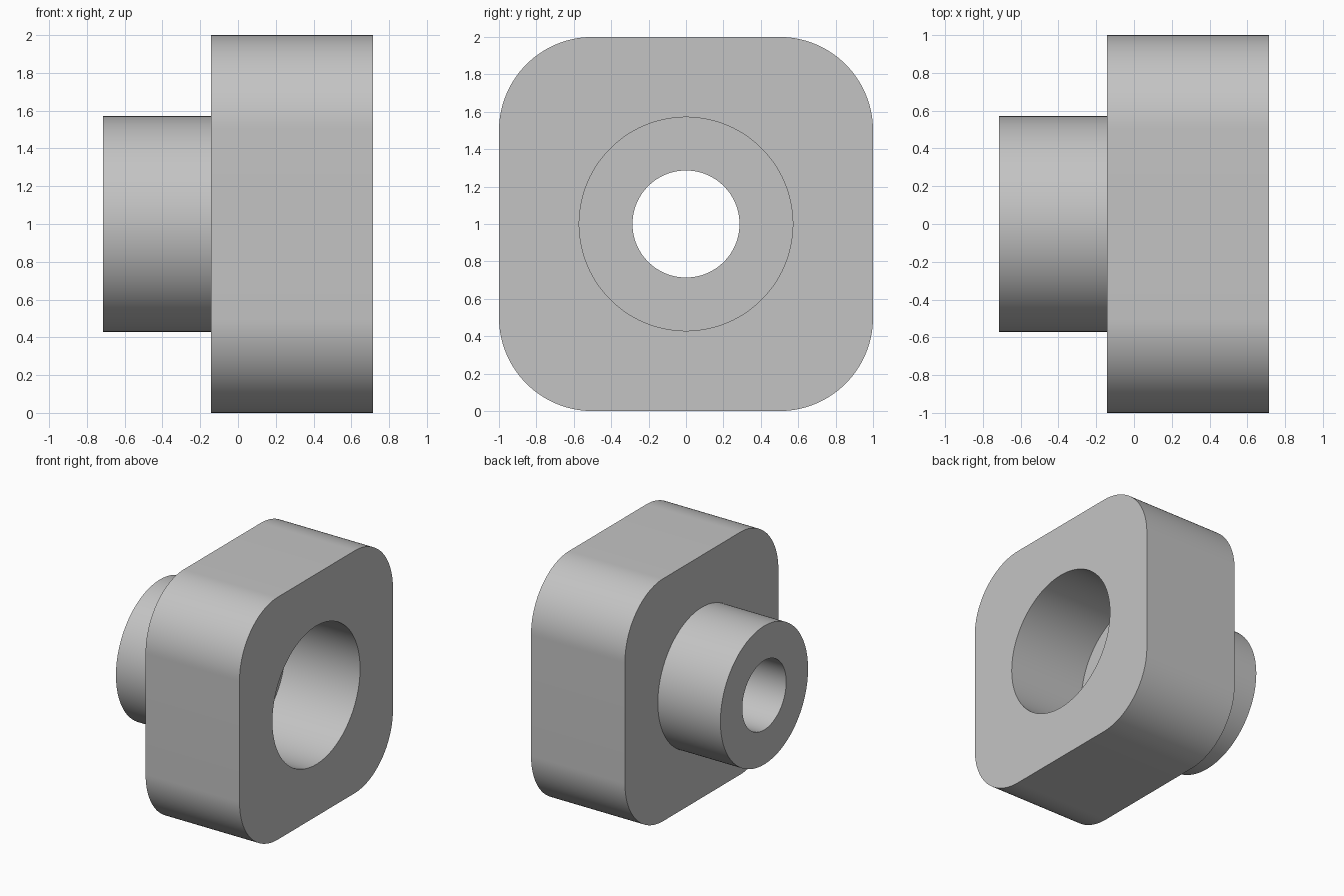
import bpy, bmesh, math

cube = bpy.data.objects.get("Cube")
if cube:
    bpy.data.objects.remove(cube, do_unlink=True)

grey = bpy.data.materials.new("plain_grey")
grey.use_nodes = True
colour = (0.55, 0.55, 0.55, 1)
grey.diffuse_color = colour
grey.node_tree.nodes["Principled BSDF"].inputs["Base Color"].default_value = colour

PER_CORNER = 32
MID_Z = 1.0

# Main sizes
BACK, SHOULDER, FRONT = -0.714, -0.143, 0.714
BORE_FLOOR = FRONT - 0.68
HALF, CORNER = 1.0, 0.5
BOSS_R, BORE_R, HOLE_R = 0.571, 0.571, 0.286


def circle(radius):
    n = 4 * PER_CORNER
    angles = [math.tau * (i + 0.5) / n for i in range(n)]
    return [(radius * math.cos(a), radius * math.sin(a)) for a in angles]


def rounded_square(half, radius):
    points = []
    for quarter in range(4):
        mid = math.pi / 4 + quarter * math.pi / 2
        cy = math.copysign(half - radius, math.cos(mid))
        cz = math.copysign(half - radius, math.sin(mid))
        for i in range(PER_CORNER):
            a = math.pi / 2 * (quarter + i / (PER_CORNER - 1))
            points.append((cy + radius * math.cos(a), cz + radius * math.sin(a)))
    return points


# Closed chain of sections: boss, block, bore, narrow hole, back to the boss
square = rounded_square(HALF, CORNER)
sections = [
    (BACK, circle(BOSS_R)),
    (SHOULDER, circle(BOSS_R)),
    (SHOULDER, square),
    (FRONT, square),
    (FRONT, circle(BORE_R)),
    (BORE_FLOOR, circle(BORE_R)),
    (BORE_FLOOR, circle(HOLE_R)),
    (BACK, circle(HOLE_R)),
]

bm = bmesh.new()
rings = [[bm.verts.new((x, y, MID_Z + z)) for y, z in pts] for x, pts in sections]
for r, ring in enumerate(rings):
    following = rings[(r + 1) % len(rings)]
    for i in range(len(ring)):
        j = (i + 1) % len(ring)
        bm.faces.new((ring[i], ring[j], following[j], following[i]))
bmesh.ops.recalc_face_normals(bm, faces=bm.faces)

mesh = bpy.data.meshes.new("bored_block_with_boss")
bm.to_mesh(mesh)
bm.free()
mesh.materials.append(grey)
block = bpy.data.objects.new("bored_block_with_boss", mesh)
bpy.context.collection.objects.link(block)

# Smooth curved walls, crisp rims
bpy.ops.object.select_all(action='DESELECT')
block.select_set(True)
bpy.context.view_layer.objects.active = block
bpy.ops.object.shade_smooth_by_angle(angle=math.radians(30))
